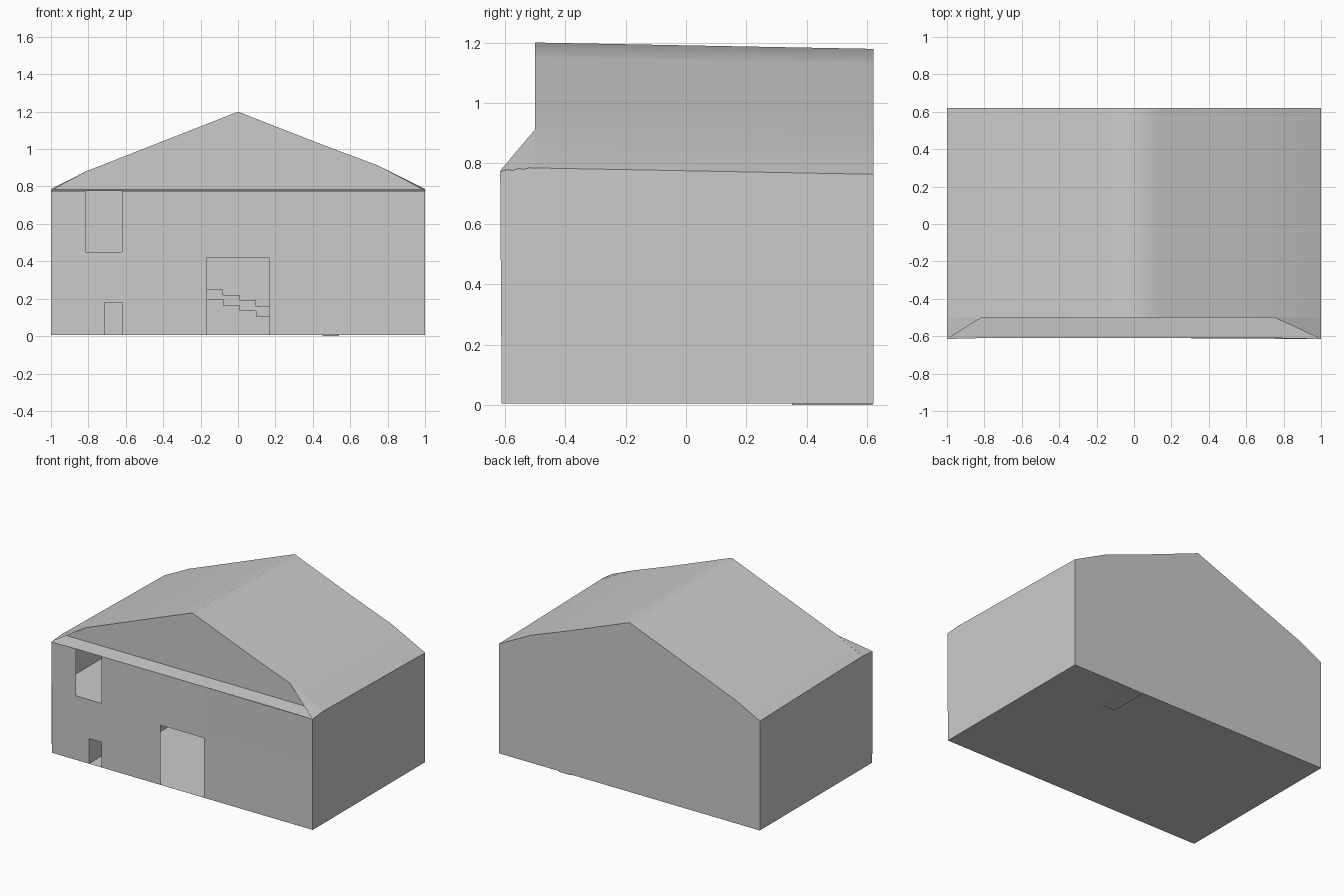
import bpy, bmesh, math

if "Cube" in bpy.data.objects:
    bpy.data.objects.remove(bpy.data.objects["Cube"])

FRONT, BACK, GABLE = -0.605, 0.62, -0.5
BASE, UPPER, CEIL = 0.006, 0.45, 0.42


def make(name, polys, smooth=None):
    """Object from a list of polygons; shared corners are welded."""
    bm = bmesh.new()
    for poly in polys:
        bm.faces.new([bm.verts.new(p) for p in poly])
    bmesh.ops.remove_doubles(bm, verts=bm.verts, dist=0.0005)
    mesh = bpy.data.meshes.new(name)
    bm.to_mesh(mesh)
    bm.free()
    ob = bpy.data.objects.new(name, mesh)
    bpy.context.collection.objects.link(ob)
    if smooth:
        bpy.context.view_layer.objects.active = ob
        ob.select_set(True)
        bpy.ops.object.shade_smooth_by_angle(angle=math.radians(smooth))
        ob.select_set(False)
    return ob


def sheet(x0, x1, y0, y1, z):
    return [(x0, y0, z), (x1, y0, z), (x1, y1, z), (x0, y1, z)]


def box(x0, x1, y0, y1, z0, z1):
    polys = [sheet(x0, x1, y0, y1, z0)[::-1], sheet(x0, x1, y0, y1, z1)]
    c = [(x0, y0), (x1, y0), (x1, y1), (x0, y1)]
    for i in range(4):
        a, b = c[i], c[(i + 1) % 4]
        polys.append([(*a, z0), (*b, z0), (*b, z1), (*a, z1)])
    return polys


# Front wall: grid of panels, leaving out the door, window and low opening
xs = [-1, -0.815, -0.715, -0.62, -0.165, 0.165, 1]
zs = [BASE, 0.18, CEIL, UPPER, 0.775]
openings = {(2, 0), (4, 0), (4, 1), (1, 3), (2, 3)}


def front_y(x, z):
    return -0.615 if z > 0.7 and abs(x) == 1 else FRONT - 0.005


panels = []
for i in range(len(xs) - 1):
    for j in range(len(zs) - 1):
        if (i, j) not in openings:
            corners = [(xs[i], zs[j]), (xs[i + 1], zs[j]),
                       (xs[i + 1], zs[j + 1]), (xs[i], zs[j + 1])]
            panels.append([(x, front_y(x, z), z) for x, z in corners])
make("front_wall", panels)

# Roof outline at the front; the back is slightly lower
roof = [(-1, 0.785), (-0.815, 0.88), (-0.13, 1.149), (0, 1.2),
        (0.13, 1.149), (0.46, 1.02), (0.75, 0.912), (1, 0.785)]
front_line = [(x, GABLE, z) for x, z in roof]
back_line = [(x, BACK, z - 0.021) for x, z in roof]
make("roof", [[front_line[i], front_line[i + 1], back_line[i + 1], back_line[i]]
              for i in range(len(roof) - 1)], smooth=46)

# Gable ends and side walls
make("front_gable", [front_line[::-1]])
make("back_wall", [[(1, BACK, BASE), (-1, BACK, BASE)] + back_line])
for name, s in (("left_wall", -1), ("right_wall", 1)):
    poly = [(s, -0.61, BASE), (s, BACK, BASE), (s, BACK, 0.764),
            (s, GABLE, 0.785), (s, -0.615, 0.775)]
    make(name, [poly[::s]])

# Sloping ledge below the front gable, with a folded hip at each corner
make("front_ledge", [[(-1, -0.615, 0.775), (-0.815, -0.61, 0.775), (0.75, -0.61, 0.775),
                      (1, -0.615, 0.775), (1, GABLE, 0.785), (-1, GABLE, 0.785)]])
for name, s, p in (("left_corner_hip", -1, roof[1]), ("right_corner_hip", 1, roof[-2])):
    tri = [(s, -0.615, 0.776), (s, GABLE, 0.786), (p[0], GABLE, p[1])]
    make(name, [tri[::s]])

# Ground floor, and upper floor sheets with a stairwell opening
make("ground_floor", [sheet(-1, 1, FRONT - 0.005, BACK, BASE)])
upper = []
for z in (CEIL, UPPER):
    upper += [sheet(-1, 1, FRONT - 0.005, 0.35, z),
              sheet(-1, -0.7, 0.35, BACK, z), sheet(0.36, 1, 0.35, BACK, z)]
make("upper_floor", upper)

# Low passage running back from the small opening
y0, y1, h = FRONT - 0.005, 0.35, 0.18
passage = [[(x, y0, BASE), (x, y1, BASE), (x, y1, h), (x, y0, h)] for x in (-0.715, -0.62)]
passage.append(sheet(-0.715, -0.62, y0, y1, h))
make("low_passage", passage)

# Stairs along the back wall
for i in range(14):
    right = 0.54 - 0.0885 * i
    top = 0.04 + 0.03 * i
    make(f"stair_{i + 1}", box(right - 0.0885, right, 0.35, BACK - 0.002,
                               max(0, top - 0.055), top))
